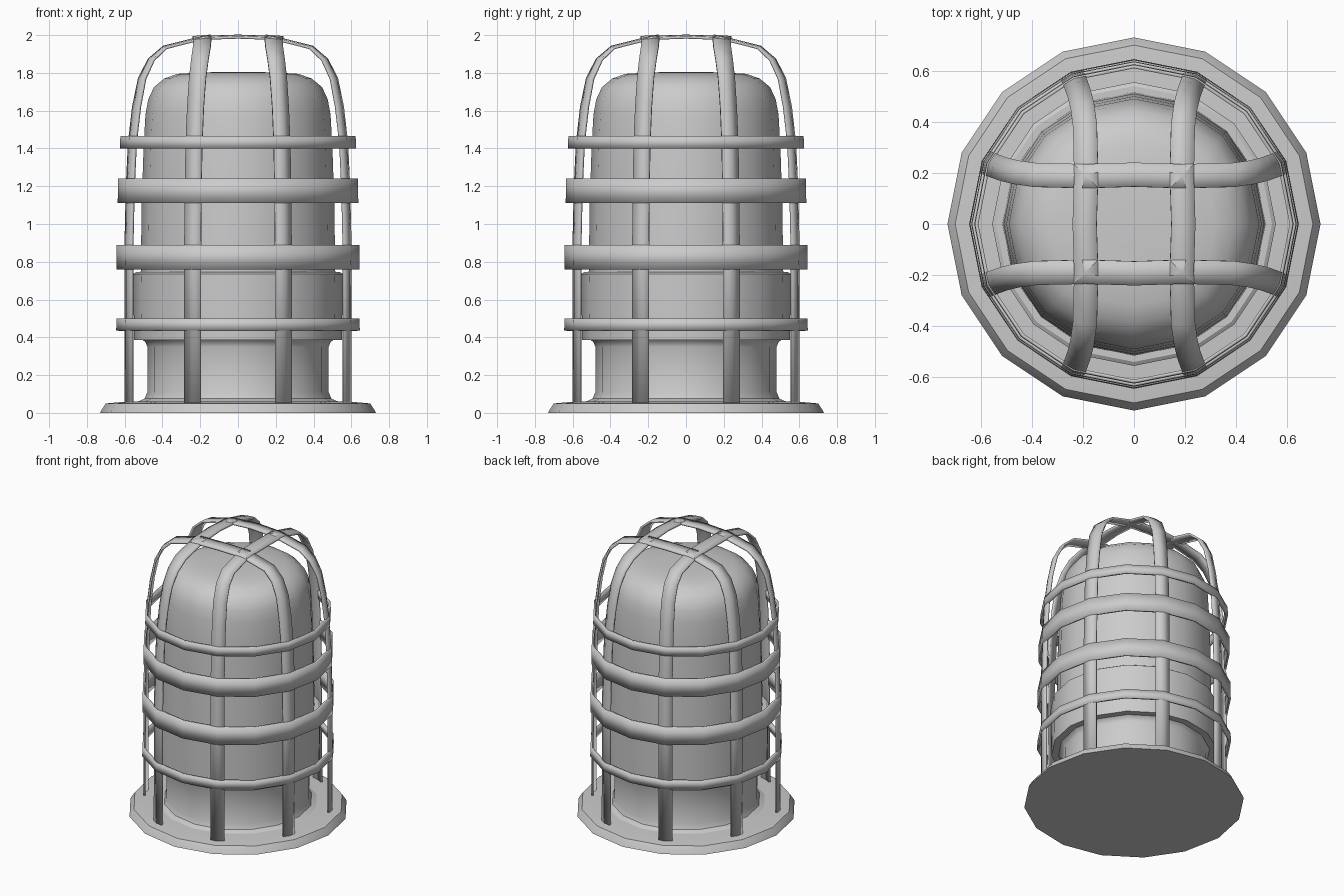
import bpy, bmesh, math
from mathutils import Matrix, Vector

SIDES = 16

cube = bpy.data.objects.get("Cube")
if cube:
    bpy.data.objects.remove(cube, do_unlink=True)

grey = bpy.data.materials.new("plain grey")
grey.use_nodes = True
grey.diffuse_color = (0.6, 0.6, 0.6, 1)
grey.node_tree.nodes["Principled BSDF"].inputs["Base Color"].default_value = (0.6, 0.6, 0.6, 1)


def finish(name, bm, thickness=0, recalc=True):
    """Turn a bmesh into a named, smooth-shaded object."""
    if recalc:
        bmesh.ops.recalc_face_normals(bm, faces=bm.faces)
    mesh = bpy.data.meshes.new(name)
    bm.to_mesh(mesh)
    bm.free()
    mesh.materials.append(grey)
    obj = bpy.data.objects.new(name, mesh)
    bpy.context.collection.objects.link(obj)
    if thickness:
        mod = obj.modifiers.new("thickness", 'SOLIDIFY')
        mod.thickness = thickness
        mod.offset = 0
    bpy.ops.object.select_all(action='DESELECT')
    obj.select_set(True)
    bpy.context.view_layer.objects.active = obj
    bpy.ops.object.shade_smooth_by_angle(angle=math.radians(32))
    return obj


def lathe(name, profile, thickness=0):
    """Revolve (radius, height) points; end radii of zero close the shape."""
    bm = bmesh.new()
    rows = []
    for r, z in profile:
        if r == 0:
            rows.append([bm.verts.new((0, 0, z))] * SIDES)
        else:
            rows.append([bm.verts.new((r * math.cos(math.tau * i / SIDES),
                                       r * math.sin(math.tau * i / SIDES), z))
                         for i in range(SIDES)])
    for low, high in zip(rows, rows[1:]):
        for i in range(SIDES):
            j = (i + 1) % SIDES
            corners = list(dict.fromkeys((low[i], low[j], high[j], high[i])))
            bm.faces.new(corners)
    return finish(name, bm, thickness)


# Mounting flange and the lamp standing on it
lathe("base_flange", [(0, 0), (0.73, 0), (0.725, 0.012), (0.70, 0.05),
                      (0.59, 0.06), (0, 0.062)])
lathe("lamp_neck", [(0, 0.055), (0.53, 0.06), (0.495, 0.075), (0.48, 0.11),
                    (0.48, 0.35), (0.49, 0.375), (0.51, 0.39), (0, 0.39)])
lathe("lamp_collar", [(0, 0.385), (0.55, 0.385), (0.555, 0.735), (0.54, 0.745), (0, 0.745)])
lathe("glass_dome", [(0, 0.74), (0.515, 0.74), (0.51, 1.1), (0.50, 1.4), (0.49, 1.58),
                     (0.475, 1.66), (0.445, 1.725), (0.39, 1.77), (0.32, 1.795),
                     (0.18, 1.803), (0, 1.805)])

# Horizontal cage hoops: lower and upper height, radius
hoops = [(0.435, 0.5, 0.636), (0.76, 0.89, 0.635), (1.11, 1.24, 0.628), (1.4, 1.465, 0.616)]
for n, (low, high, r) in enumerate(hoops):
    lathe(f"cage_hoop_{n + 1}", [(r + 0.002, low), (r, high)], 0.014)

# Arched cage bars: half path as (x, y, z, bend), bend follows the hoop facets
half = [(0.243, 0.586, 0.05, 1), (0.242, 0.585, 0.9, 1), (0.239, 0.578, 1.2, 1),
        (0.235, 0.567, 1.43, 1), (0.227, 0.545, 1.62, 1), (0.216, 0.515, 1.77, 0.9),
        (0.203, 0.465, 1.87, 0.7), (0.192, 0.39, 1.935, 0.4), (0.187, 0.19, 1.985, 0),
        (0.193, 0, 1.992, 0)]
path = half + [(x, -y, z, b) for x, y, z, b in reversed(half[:-1])]


def cage_bar(name, turn):
    bm = bmesh.new()
    rows = []
    for x, y, z, bend in path:
        side = 1 if y >= 0 else -1
        row = []
        for offset, angle in ((-0.047, 11.25), (0, 0), (0.047, 33.75)):
            a = math.radians(angle) * bend
            drop = -0.08 * offset * (1 - bend)
            row.append(bm.verts.new((x + offset * math.cos(a),
                                     y - side * offset * math.sin(a), z + drop)))
        rows.append(row)
    for a, b in zip(rows, rows[1:]):
        for k in range(2):
            bm.faces.new((a[k], a[k + 1], b[k + 1], b[k]))
    bmesh.ops.rotate(bm, verts=bm.verts, cent=Vector(), matrix=Matrix.Rotation(turn, 3, 'Z'))
    bm.normal_update()
    # Outward side faces up at the crown
    if max(bm.faces, key=lambda f: f.calc_center_median().z).normal.z < 0:
        bmesh.ops.reverse_faces(bm, faces=bm.faces)
    finish(name, bm, 0.014, recalc=False)


for n, name in enumerate(("left", "back", "right", "front")):
    cage_bar(f"cage_bar_{name}", n * math.pi / 2)
